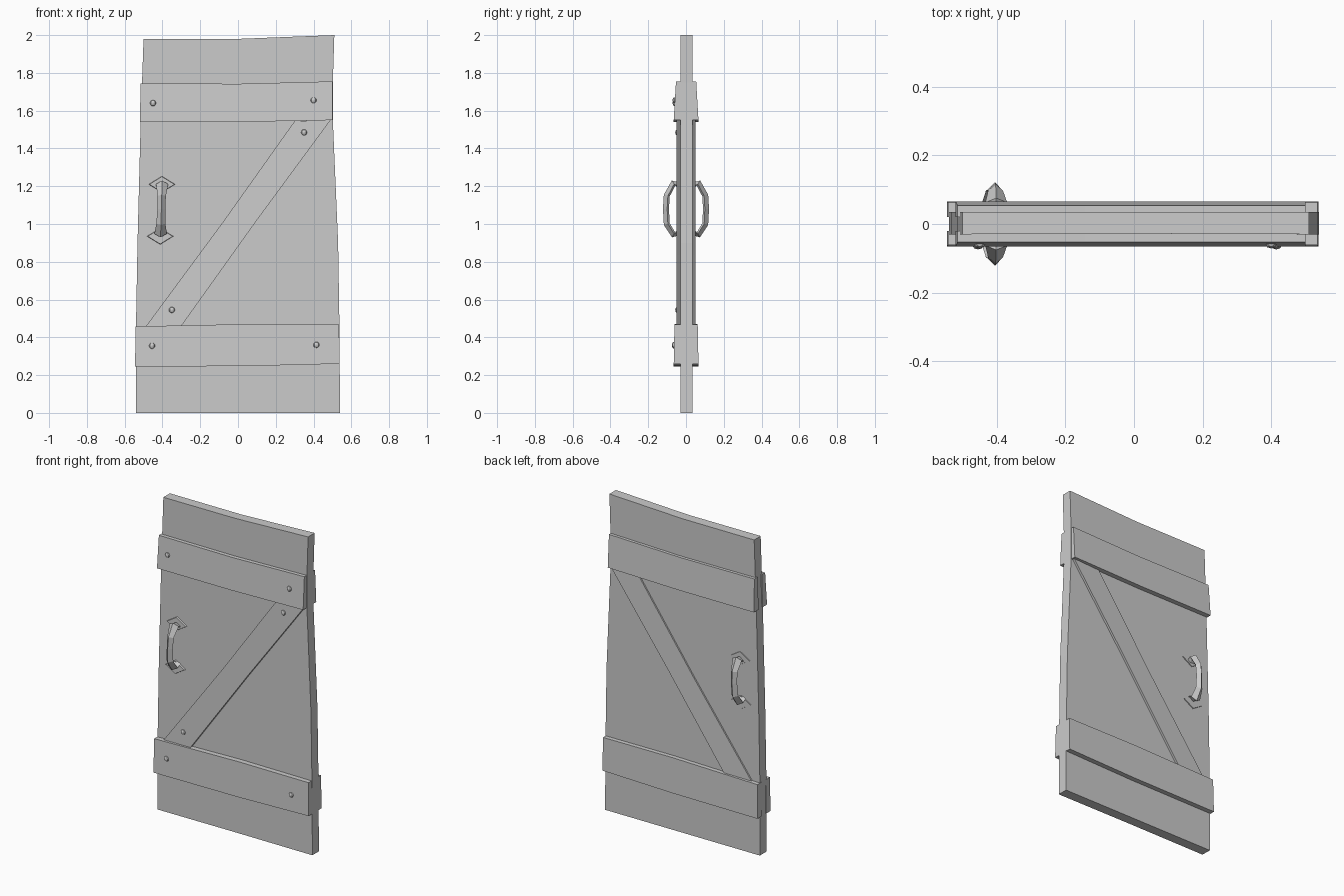
import bpy, bmesh, math
from mathutils import Vector

old = bpy.data.objects.get("Cube")
if old:
    bpy.data.objects.remove(old, do_unlink=True)

# one plain grey for the whole door
grey = bpy.data.materials.new("weathered_grey")
grey.use_nodes = True
colour = (0.6, 0.6, 0.6, 1)
grey.diffuse_color = colour
grey.node_tree.nodes["Principled BSDF"].inputs["Base Color"].default_value = colour


def finish(name, bm, smooth=True):
    bmesh.ops.recalc_face_normals(bm, faces=bm.faces[:])
    mesh = bpy.data.meshes.new(name)
    bm.to_mesh(mesh)
    bm.free()
    mesh.materials.append(grey)
    obj = bpy.data.objects.new(name, mesh)
    bpy.context.collection.objects.link(obj)
    if smooth:
        bpy.ops.object.select_all(action="DESELECT")
        obj.select_set(True)
        bpy.context.view_layer.objects.active = obj
        bpy.ops.object.shade_smooth_by_angle(angle=math.radians(30))
    return obj


def loft(name, rings, smooth=True):
    """Skin a row of equal-sized closed rings and cap both ends."""
    bm = bmesh.new()
    rows = [[bm.verts.new(p) for p in ring] for ring in rings]
    for a, b in zip(rows, rows[1:]):
        for i in range(len(a)):
            j = (i + 1) % len(a)
            bm.faces.new((a[i], a[j], b[j], b[i]))
    bm.faces.new(rows[0])
    bm.faces.new(rows[-1])
    return finish(name, bm, smooth)


def bar(name, stations, y_in, y_low, y_high):
    """Board along x; each station holds the lower and upper edge points."""
    rings = []
    for (x0, z0), (x1, z1) in stations:
        rings.append([(x0, y_in, z0), (x0, y_low, z0),
                      (x1, y_high, z1), (x1, y_in, z1)])
    return loft(name, rings)


# door panel, narrowing upward with a slightly crooked top
levels = [(0, -.54, .54), (.46, -.54, .537), (.9, -.532, .53),
          (1.55, -.515, .502), (1.75, -.508, .502), (1.98, -.5, .51)]
rings = []
for z, left, right in levels:
    top = z > 1.9
    rings.append([(left, -.03, z), (0, -.028, z), (right, -.03, z + .02 * top),
                  (right, .035, z + .02 * top), (0, .035, z), (left, .035, z)])
loft("door_panel", rings, smooth=False)

# rails and diagonal brace on both faces
top_rail = [((-.52, 1.54), (-.515, 1.745)), ((0, 1.54), (0, 1.742)),
            ((.5, 1.55), (.5, 1.755))]
bottom_rail = [((-.545, .245), (-.542, .458)), ((.05, .248), (.05, .47)),
               ((.538, .26), (.535, .468))]
brace = [((-.3, .46), (-.49, .455)), ((.1, 1.02), (-.08, 1.01)),
         ((.49, 1.55), (.3, 1.545))]
for side, s, depth in (("front", -1, .065), ("back", 1, .066)):
    y_in = .02 * s
    bar(side + "_top_rail", top_rail, y_in, s * depth, s * (depth - .012))
    bar(side + "_bottom_rail", bottom_rail, y_in, s * depth, s * (depth - .004))
    bar(side + "_brace", brace, y_in, s * .049, s * .044)

# bolt heads on the front
bolts = [(-.45, 1.64, .06), (.4, 1.655, .06), (.35, 1.485, .046),
         (-.35, .545, .046), (-.455, .355, .063), (.415, .36, .063)]
for n, (x, z, depth) in enumerate(bolts):
    bm = bmesh.new()
    bmesh.ops.create_uvsphere(bm, u_segments=8, v_segments=6, radius=.016)
    for v in bm.verts:
        v.co = Vector((x + v.co.x, -depth + v.co.y * .7, z + v.co.z))
    finish("bolt_%d" % (n + 1), bm)

# handles: diamond plates and a ridged pull swept along a bow
bow = [(.03, 1.2, .03), (.065, 1.215, .032), (.1, 1.15, .022),
       (.104, 1.08, .021), (.1, 1.0, .024), (.065, .945, .033), (.03, .96, .03)]
for side, s in (("front", -1), ("back", 1)):
    rings = []
    for i, (y, z, w) in enumerate(bow):
        ahead = bow[min(i + 1, len(bow) - 1)]
        behind = bow[max(i - 1, 0)]
        t = Vector((ahead[0] - behind[0], ahead[1] - behind[1])).normalized()
        ny, nz = -t.y, t.x
        x = -.41 + (z - .94) * .03
        rings.append([(x + a * w, s * (y + ny * b), z + nz * b)
                      for a, b in ((-1, -.004), (0, .018), (1, -.004), (.5, -.014), (-.5, -.014))])
    loft(side + "_handle", rings, smooth=False)
    for part, x, z in (("upper", -.403, 1.21), ("lower", -.412, .935)):
        plate = [[(x + a * r, s * y, z + b * r)
                  for a, b in ((-1, 0), (0, .62), (1, 0), (0, -.62))]
                 for y, r in ((.028, .07), (.04, .066))]
        loft("%s_%s_handle_plate" % (side, part), plate, smooth=False)
